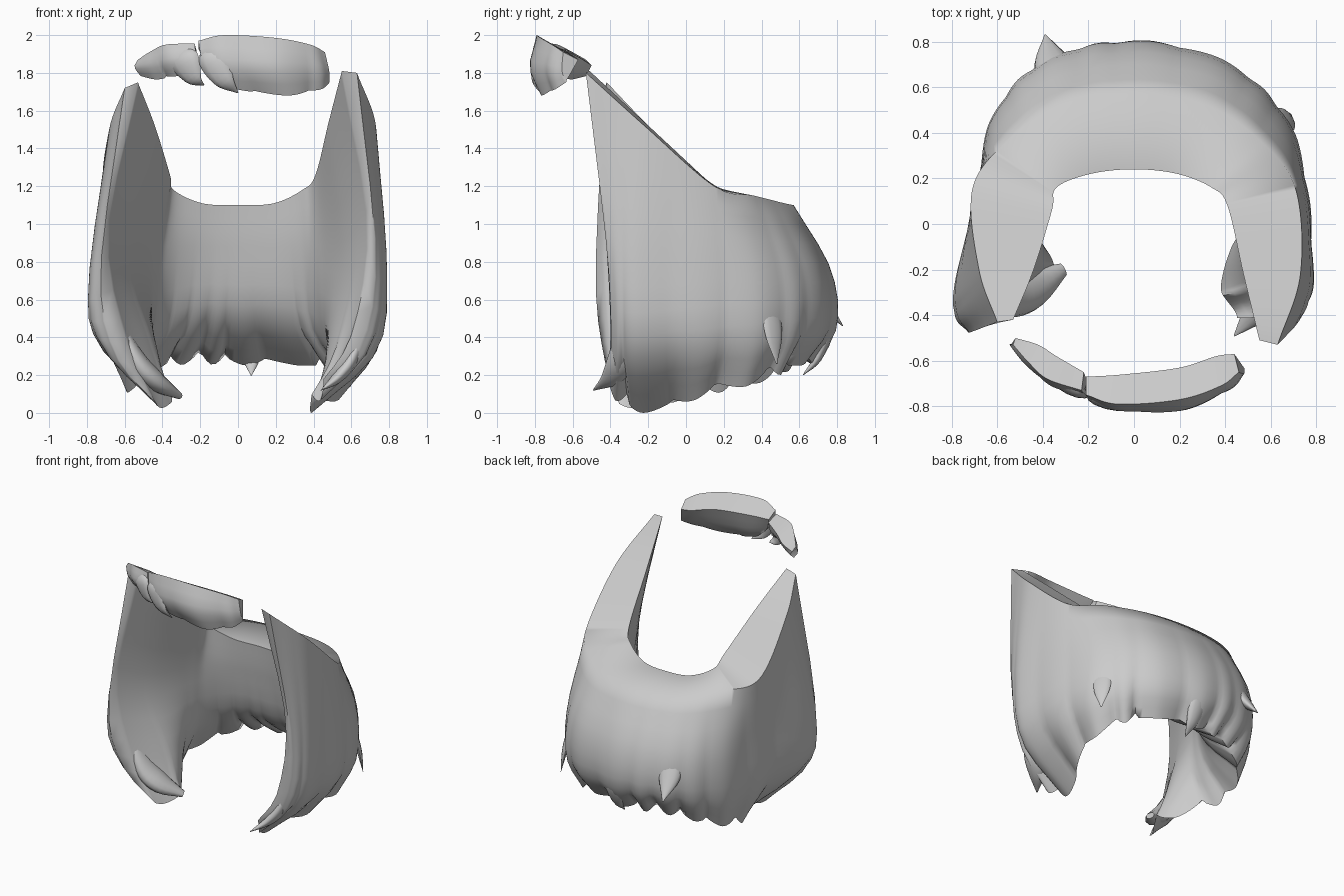
import bpy, bmesh, math
from mathutils import Vector


def spline(pts, n):
    """Catmull-Rom through pts, n samples."""
    p = [Vector(q) for q in pts]
    p = [p[0] * 2 - p[1]] + p + [p[-1] * 2 - p[-2]]
    segs, out = len(p) - 3, []
    for k in range(n):
        f = k / (n - 1) * segs
        i = min(int(f), segs - 1)
        t = f - i
        a, b, c, d = p[i:i + 4]
        out.append(0.5 * (2 * b + (c - a) * t + (2 * a - 5 * b + 4 * c - d) * t * t
                          + (3 * b - a - 3 * c + d) * t ** 3))
    return out


def skin(name, rings, angle=40):
    """Closed solid through a list of equal-length rings."""
    bm = bmesh.new()
    vs = [[bm.verts.new(co) for co in r] for r in rings]
    m = len(rings[0])
    for a, b in zip(vs, vs[1:]):
        for j in range(m):
            bm.faces.new((a[j], a[(j + 1) % m], b[(j + 1) % m], b[j]))
    for r in (vs[0], vs[-1]):                      # ladder of quads across each end
        for j in range((m - 1) // 2):
            bm.faces.new(list(dict.fromkeys((r[j], r[j + 1], r[m - 2 - j], r[m - 1 - j]))))
    bmesh.ops.recalc_face_normals(bm, faces=bm.faces)
    me = bpy.data.meshes.new(name)
    bm.to_mesh(me)
    bm.free()
    ob = bpy.data.objects.new(name, me)
    bpy.context.collection.objects.link(ob)
    bpy.ops.object.select_all(action='DESELECT')
    ob.select_set(True)
    bpy.context.view_layer.objects.active = ob
    bpy.ops.object.shade_smooth_by_angle(angle=math.radians(angle))
    return ob


def shell(name, outer, inner, n, cuts, jag, ridge, m=9, angle=40):
    """Hair mass: outer rows run top to tip, inner rows run tip to top."""
    o_rows = [spline(r, n) for r in outer]
    i_rows = [spline(r, n) for r in inner]
    rings = []
    for k in range(n):
        s = k / (n - 1)
        i = max(j for j in range(len(cuts) - 1) if cuts[j] <= s + 1e-6)
        u = (s - cuts[i]) / (cuts[i + 1] - cuts[i])
        edge = abs(2 * u - 1) ** 1.6
        o = spline([r[k] for r in o_rows], m)
        q = spline([o_rows[-1][k]] + [r[k] for r in i_rows], m)
        ring = []
        for j, co in enumerate(o + q[1:]):
            v = j / (m - 1) if j < m else 2 - j / (m - 1)
            out = Vector((co.x, co.y, 0)).normalized()
            if j < m:
                co = co + out * ridge * (0.5 - edge) * v
            co.z = max(0, co.z + jag * (.4 + (i * 7 % 4) / 4) * edge * v ** 3)
            ring.append(co)
        rings.append(ring)
    return skin(name, rings, angle)


def lock(name, path, widths, thick, side, n=14, m=12):
    """Flattened tapering strand along a path; side is its width direction."""
    c = spline(path, n)
    w = spline([(x, 0, 0) for x in widths], n)
    rings = []
    for k in range(n):
        t = (c[min(k + 1, n - 1)] - c[max(k - 1, 0)]).normalized()
        s = Vector(side)
        s = (s - t * s.dot(t)).normalized()
        d = t.cross(s)
        r = max(w[k].x, .004)
        rings.append([c[k] + s * r * math.cos(2 * math.pi * j / m)
                      + d * r * thick * math.sin(2 * math.pi * j / m) for j in range(m)])
    return skin(name, rings, 60)


def full(half, left_front):
    """Right half row (front to back centre) mirrored; left front points replaced."""
    left = [(-x, y, z) for x, y, z in half[:-1]]
    left[:len(left_front)] = left_front
    return left + half[::-1]


# Main hair mass: horseshoe rows from the face round to the nape
top_in = full([(.55, -.51, 1.81), (.48, -.22, 1.54), (.41, .08, 1.26), (.34, .16, 1.18),
               (.19, .22, 1.11), (0, .24, 1.10)], [(-.53, -.42, 1.75), (-.44, -.2, 1.52), (-.36, .06, 1.26)])
top_out = full([(.63, -.53, 1.80), (.73, -.22, 1.52), (.71, .15, 1.2), (.56, .36, 1.15),
                (.32, .52, 1.11), (0, .57, 1.10)], [(-.60, -.43, 1.72), (-.68, -.2, 1.51)])
mid_out = full([(.73, -.42, .85), (.785, -.25, .78), (.745, .2, .78), (.63, .48, .76),
                (.38, .69, .76), (0, .765, .76)],
               [(-.73, -.48, .75), (-.79, -.33, .7), (-.70, .1, .78), (-.61, .46, .76)])
low_out = full([(.66, -.40, .35), (.73, -.25, .33), (.735, .2, .38), (.64, .49, .42),
                (.38, .71, .45), (0, .795, .46)],
               [(-.65, -.44, .3), (-.73, -.32, .35), (-.69, .1, .38), (-.61, .47, .42)])
tips = full([(.46, -.42, .10), (.38, -.22, .0), (.57, .15, .1), (.55, .42, .17),
             (.32, .60, .25), (0, .67, .25)], [(-.44, -.36, .02), (-.36, -.15, .04)])
low_in = full([(.61, -.40, .42), (.49, -.18, .36), (.46, .1, .42), (.40, .27, .45),
               (.23, .34, .5), (0, .36, .5)], [(-.60, -.42, .4), (-.44, -.14, .36)])
mid_in = full([(.69, -.43, 1.0), (.57, -.2, .85), (.44, .08, .85), (.36, .18, .85),
               (.20, .25, .85), (0, .27, .85)], [(-.69, -.45, .95)])
cuts = [0, .08, .18, .24, .33, .38, .44, .48, .55, .64, .69, .80, .86, .94, 1]
shell("hair_mass", [top_out, mid_out, low_out, tips], [low_in, mid_in, top_in],
      141, cuts, .07, .02, 11, 70)

# Loose strands lying on the mass
lock("nape_strand", [(.03, .66, .85), (.06, .745, .5), (.07, .70, .3), (.07, .62, .2)],
     [.03, .08, .05, .004], .5, (1, 0, 0))
lock("back_flick", [(-.3, .62, .85), (-.36, .70, .62), (-.39, .83, .46)],
     [.03, .08, .004], .5, (1, .4, 0))
lock("side_flick", [(.6, .42, .75), (.665, .46, .45), (.69, .48, .26)],
     [.03, .06, .004], .3, (-.6, .8, 0))
lock("front_strand_right", [(.67, -.32, .5), (.61, -.34, .3), (.53, -.39, .19), (.44, -.49, .12)],
     [.03, .07, .06, .004], .5, (0, 1, 0))
lock("front_strand_left", [(-.64, -.34, .5), (-.54, -.32, .28), (-.44, -.28, .17), (-.31, -.2, .09)],
     [.03, .09, .09, .03], .6, (0, 1, 0))

# Fringe: two curved slabs with a sloping flat top
shell("fringe_main",
      [[(-.21, -.75, 1.97), (-.07, -.79, 2.0), (.2, -.77, 1.985), (.38, -.71, 1.95), (.46, -.65, 1.91)],
       [(-.19, -.77, 1.87), (-.05, -.82, 1.84), (.2, -.82, 1.83), (.4, -.74, 1.82), (.485, -.66, 1.81)],
       [(-.12, -.73, 1.78), (0, -.76, 1.71), (.24, -.76, 1.68), (.4, -.71, 1.70), (.49, -.64, 1.74)]],
      [[(-.17, -.71, 1.84), (0, -.71, 1.78), (.22, -.70, 1.76), (.39, -.65, 1.76), (.475, -.62, 1.78)],
       [(-.21, -.67, 1.93), (-.05, -.66, 1.925), (.2, -.63, 1.91), (.36, -.58, 1.88), (.44, -.57, 1.87)]],
      41, [0, .33, .72, 1], .012, .015, 6)
shell("fringe_side",
      [[(-.53, -.53, 1.87), (-.46, -.61, 1.915), (-.38, -.68, 1.95), (-.23, -.73, 1.955)],
       [(-.55, -.53, 1.83), (-.46, -.63, 1.84), (-.36, -.71, 1.86), (-.22, -.75, 1.87)],
       [(-.52, -.53, 1.78), (-.42, -.61, 1.765), (-.34, -.67, 1.78), (-.21, -.71, 1.79)]],
      [[(-.49, -.52, 1.80), (-.40, -.57, 1.81), (-.32, -.62, 1.83), (-.21, -.68, 1.85)],
       [(-.52, -.50, 1.84), (-.42, -.53, 1.86), (-.34, -.58, 1.89), (-.22, -.65, 1.92)]],
      31, [0, .5, 1], .01, .012, 6)
lock("fringe_strand_left", [(-.31, -.69, 1.91), (-.28, -.715, 1.86), (-.23, -.73, 1.77), (-.18, -.72, 1.735)],
     [.05, .085, .05, .004], .4, (1, -.5, 0))
lock("fringe_strand_middle", [(-.14, -.745, 1.93), (-.13, -.775, 1.87), (-.07, -.79, 1.76), (0, -.77, 1.695)],
     [.05, .08, .055, .004], .4, (1, -.3, 0))
